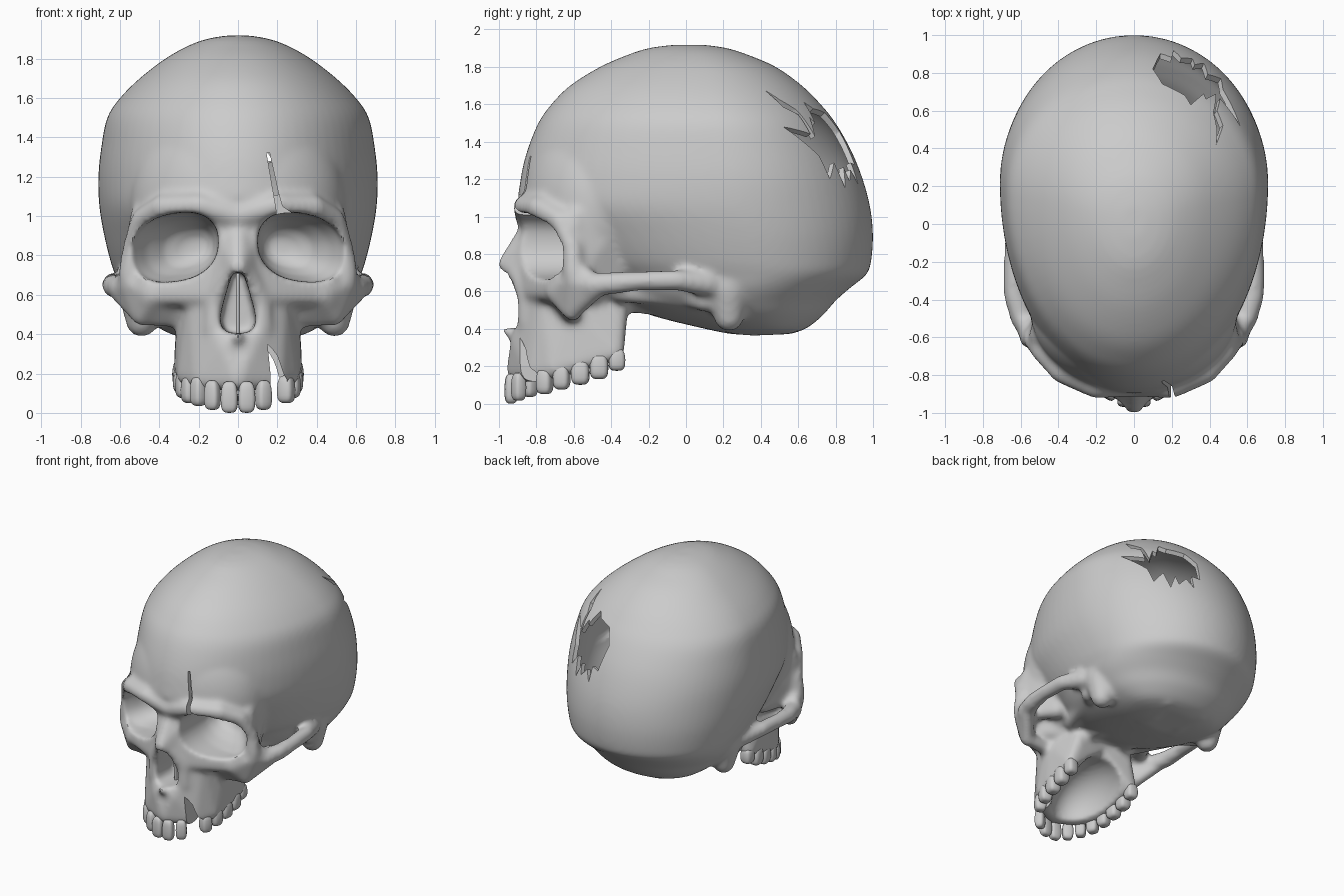
import bpy, bmesh, math
from mathutils import Vector, Matrix

if "Cube" in bpy.data.objects:
    bpy.data.objects.remove(bpy.data.objects["Cube"])

tmp = bmesh.new()
bmesh.ops.create_icosphere(tmp, subdivisions=3, radius=1)
DIRS = [v.co.copy() for v in tmp.verts]
tmp.free()


def hull(bm, balls, mirror=True):
    """Convex skin around balls (x, y, z, r), optionally on both sides."""
    for s in ((1, -1) if mirror else (1,)):
        h = bmesh.new()
        for x, y, z, r in balls:
            for d in DIRS:
                h.verts.new((s * x + d.x * r, y + d.y * r, z + d.z * r))
        bmesh.ops.convex_hull(h, input=h.verts[:])
        bmesh.ops.delete(h, geom=[v for v in h.verts if not v.link_faces], context='VERTS')
        me = bpy.data.meshes.new("tmp")
        h.to_mesh(me)
        h.free()
        bm.from_mesh(me)
        bpy.data.meshes.remove(me)


def tube(bm, balls, mirror=True):
    for a, b in zip(balls, balls[1:]):
        hull(bm, [a, b], mirror)


def loft(bm, rings):
    vs = [[bm.verts.new(p) for p in ring] for ring in rings]
    n = len(vs[0])
    for a, b in zip(vs, vs[1:]):
        for i in range(n):
            bm.faces.new((a[i], a[(i + 1) % n], b[(i + 1) % n], b[i]))
    bm.faces.new(vs[0])
    bm.faces.new(vs[-1][::-1])


def make(bm, name):
    bmesh.ops.recalc_face_normals(bm, faces=bm.faces[:])
    me = bpy.data.meshes.new(name)
    bm.to_mesh(me)
    bm.free()
    ob = bpy.data.objects.new(name, me)
    bpy.context.collection.objects.link(ob)
    return ob


def spow(v, e):
    return math.copysign(abs(v) ** e, v)


# cranium levels: z, front y, back y, half width
LEVELS = [(1.918, -.07, .1, .06), (1.90, -.2, .22, .16), (1.865, -.31, .33, .255),
          (1.80, -.46, .48, .37), (1.70, -.62, .62, .50), (1.60, -.72, .72, .60),
          (1.50, -.79, .80, .665), (1.35, -.85, .885, .695), (1.2, -.885, .945, .71),
          (1.05, -.89, .985, .705), (.9, -.77, 1.0, .68), (.76, -.64, .99, .645),
          (.69, -.54, .965, .62), (.62, -.46, .88, .59), (.55, -.38, .8, .54),
          (.47, -.18, .73, .46), (.40, .1, .64, .34), (.37, .25, .55, .2)]


def smooth_levels(rows, steps=5):
    """Spline through the levels."""
    out = []
    for i in range(len(rows) - 1):
        a, b, c, d = (rows[min(max(j, 0), len(rows) - 1)] for j in range(i - 1, i + 3))
        for k in range(steps):
            t = k / steps
            out.append(tuple(.5 * (2 * q + (r - p) * t + (2 * p - 5 * q + 4 * r - s) * t * t
                             + (3 * q - p - 3 * r + s) * t ** 3) for p, q, r, s in zip(a, b, c, d)))
    return out + [rows[-1]]


def cranium(bm, levels, inset=0):
    rings = []
    for z, f, b, w in smooth_levels(levels):
        f, b, w = f + inset, b - inset, w - inset
        if w < .02:
            continue
        z = 1.1 + (z - 1.1) * (1 - inset * 1.1)
        c = f + .6 * (b - f)
        if inset and z < 1.1:      # keep clear of the eye sockets
            f = max(f, -.34)
        ring = []
        for i in range(72):
            a = i * math.tau / 72
            s = math.sin(a)
            ring.append((w * math.cos(a), c + s * ((b - c) if s > 0 else (c - f)), z))
        rings.append(ring)
    loft(bm, rings)


def top_z(x, y):
    """Height of the cranium surface above (x, y)."""
    for z, f, b, w in smooth_levels(LEVELS, 12):
        c = f + .6 * (b - f)
        if (x / w) ** 2 + ((y - c) / ((b - c) if y > c else (c - f))) ** 2 < 1:
            return z
    return 1


bm = bmesh.new()
cranium(bm, LEVELS)
# forehead mass and brow ridge
bmesh.ops.create_uvsphere(bm, u_segments=64, v_segments=40, radius=1,
    matrix=Matrix.Translation((0, -.45, 1.06)) @ Matrix.Diagonal((.55, .44, .58, 1)))
tube(bm, [(0, -.85, 1.0, .065), (.2, -.865, 1.055, .06), (.38, -.78, 1.045, .065),
          (.485, -.67, .98, .06), (.535, -.605, .83, .055), (.55, -.6, .7, .06)])
# orbit walls and temple
hull(bm, [(.08, -.82, .92, .06), (.12, -.83, .6, .06), (.43, -.68, .6, .06), (.5, -.6, .95, .06),
          (.28, -.38, .9, .08), (.2, -.42, .58, .06)])
hull(bm, [(.49, -.59, 1.0, .06), (.51, -.58, .68, .05), (.42, -.36, 1.0, .08), (.4, -.38, .66, .06),
          (.3, -.35, .8, .06)])
# upper jaw
hull(bm, [(0, -.895, .175, .065), (.06, -.88, .33, .06), (.18, -.81, .175, .06), (.25, -.7, .19, .06),
          (.275, -.58, .22, .05), (.275, -.38, .275, .05), (.2, -.37, .5, .06), (.25, -.6, .52, .06),
          (.2, -.75, .58, .06), (0, -.38, .5, .05), (.1, -.8, .55, .06)])
# cheekbone and arch
hull(bm, [(.55, -.6, .66, .055), (.42, -.70, .6, .055), (.49, -.61, .485, .045), (.6, -.48, .61, .05),
          (.57, -.54, .69, .045)])
hull(bm, [(.45, -.68, .58, .05), (.49, -.60, .49, .045), (.27, -.62, .48, .05), (.25, -.7, .58, .05)])
tube(bm, [(.59, -.5, .635, .065), (.63, -.38, .645, .06), (.64, -.25, .655, .052),
          (.63, -.05, .66, .055), (.56, .12, .64, .07)])
# nasal bones, aperture sides and front spine
tube(bm, [(0, -.83, .92, .065), (0, -.955, .745, .052)])
hull(bm, [(0, -.955, .735, .05), (.07, -.87, .67, .05), (.06, -.83, .88, .05)])
tube(bm, [(.06, -.9, .69, .045), (.12, -.85, .56, .05), (.12, -.84, .43, .06)])
tube(bm, [(0, -.89, .36, .05), (0, -.965, .392, .024)])
# skull base, mastoids and condyles
hull(bm, [(.05, -.35, .6, .08), (.1, .1, .53, .09), (.15, -.33, .54, .05)])
tube(bm, [(.48, .22, .62, .13), (.49, .23, .465, .08)])
tube(bm, [(.14, .26, .45, .08), (.12, .36, .435, .075), (.15, .55, .44, .07)])
tube(bm, [(.28, -.35, .6, .06), (.42, .02, .57, .06), (.5, .1, .55, .06)])
skull = make(bm, "skull")

# soft cutters: orbits, nose opening, palate
bm = bmesh.new()
for s in (1, -1):
    rings = []
    for y, cx, k in ((-1.1, .325, 1.0), (-.85, .325, 1.0), (-.65, .318, .96), (-.55, .285, .8),
                     (-.46, .25, .55), (-.42, .22, .25)):
        ring = []
        for i in range(40):
            a = i * math.tau / 40
            u, v = spow(math.cos(a), .85), spow(math.sin(a), .85)
            ring.append((s * (cx + .225 * k * u), y, .84 + .175 * k * v - .03 * k * u))
        rings.append(ring)
    loft(bm, rings)
half = [(.03, .715), (.06, .63), (.09, .54), (.105, .47), (.085, .42), (.035, .405)]
pear = half + [(-x, z) for x, z in half[::-1]]
loft(bm, [[(x, -1.1, z) for x, z in pear], [(x * .8, -.68, z) for x, z in pear]])
bmesh.ops.create_uvsphere(bm, u_segments=40, v_segments=20, radius=1,
    matrix=Matrix.Translation((0, -.46, .12)) @ Matrix.Diagonal((.23, .38, .3, 1)))
soft = make(bm, "soft_cutter")

# brain cavity
bm = bmesh.new()
cranium(bm, [l for l in LEVELS if l[0] > .45], .03)
cavity = make(bm, "cavity_cutter")

# sharp cutters: broken hole, brow crack, jaw notch
bm = bmesh.new()
hole = [(.1, .82), (.14, .9), (.2, .88), (.21, .92), (.25, .88), (.31, .875), (.32, .84), (.37, .85),
        (.39, .79), (.46, .77), (.47, .71), (.56, .52), (.455, .665), (.44, .6), (.47, .52), (.435, .42),
        (.44, .5), (.42, .59), (.435, .69), (.38, .66), (.37, .69), (.3, .63), (.27, .68), (.15, .74)]
mid = Vector((0, .1, 1))
rim = [Vector((x, y, top_z(x, y))) for x, y in hole]
loft(bm, [[mid + (p - mid) * k for p in rim] for k in (1.2, .85)])
crack = [(.145, 1.32), (.16, 1.325), (.205, 1.12), (.225, 1.05), (.275, 1.015), (.27, .95), (.2, .95), (.195, 1.03)]
loft(bm, [[(x, y, z) for x, z in crack] for y in (-1.1, -.8)])
notch = [(.15, .35), (.17, .33), (.2, .29), (.235, .19), (.25, .17), (.25, .08), (.165, .08), (.165, .2)]
loft(bm, [[(x, y, z) for x, z in notch] for y in (-1.1, -.6)])
sharp = make(bm, "sharp_cutter")


def modifier(kind, **kw):
    m = skull.modifiers.new(kind, kind)
    for k, v in kw.items():
        setattr(m, k, v)


def cut(ob):
    modifier('BOOLEAN', operation='DIFFERENCE', solver='EXACT', object=ob)


# fuse, carve, soften, then break
modifier('REMESH', mode='VOXEL', voxel_size=.018)
cut(soft)
modifier('REMESH', mode='VOXEL', voxel_size=.016)
modifier('SMOOTH', factor=.5, iterations=9)
cut(cavity)
cut(sharp)
dg = bpy.context.evaluated_depsgraph_get()
mesh = bpy.data.meshes.new_from_object(skull.evaluated_get(dg))
skull.modifiers.clear()
skull.data = mesh
mesh.shade_smooth()
mesh.set_sharp_from_angle(angle=math.radians(35))
for c in (soft, cavity, sharp):
    bpy.data.objects.remove(c)

# nasal septum
bm = bmesh.new()
hull(bm, [(0, -.78, .41, .01), (0, -.66, .41, .01), (0, -.66, .7, .01), (0, -.8, .7, .01)], False)
make(bm, "nasal_septum").data.shade_smooth()

# teeth: x, y, bottom z, width, depth, height, turn
TEETH = [(.044, -.935, 0, .088, .07, .16, 6), (.13, -.895, .015, .08, .07, .15, 30),
         (.2, -.835, .035, .078, .08, .15, 48), (.245, -.755, .05, .085, .085, .14, 65),
         (.272, -.665, .075, .09, .09, .14, 76), (.283, -.565, .1, .1, .095, .14, 84),
         (.287, -.465, .13, .1, .095, .14, 90), (.28, -.37, .175, .09, .09, .12, 95)]
for side, s in (("right", 1), ("left", -1)):
    for n, (x, y, z, w, d, h, turn) in enumerate(TEETH):
        if s == 1 and n == 2:
            continue
        bm = bmesh.new()
        bmesh.ops.create_uvsphere(bm, u_segments=20, v_segments=12, radius=1)
        for v in bm.verts:
            p = Vector([spow(c, .6) for c in v.co])
            t = 1 - .12 * max(0, p.z)
            v.co = (p.x * w / 2 * t, p.y * d / 2 * t, (p.z + 1) * h / 2)
        bm.transform(Matrix.Translation((s * x, y, z)) @ Matrix.Rotation(math.radians(s * turn), 4, 'Z'))
        make(bm, f"tooth_{side}_{n + 1}").data.shade_smooth()
